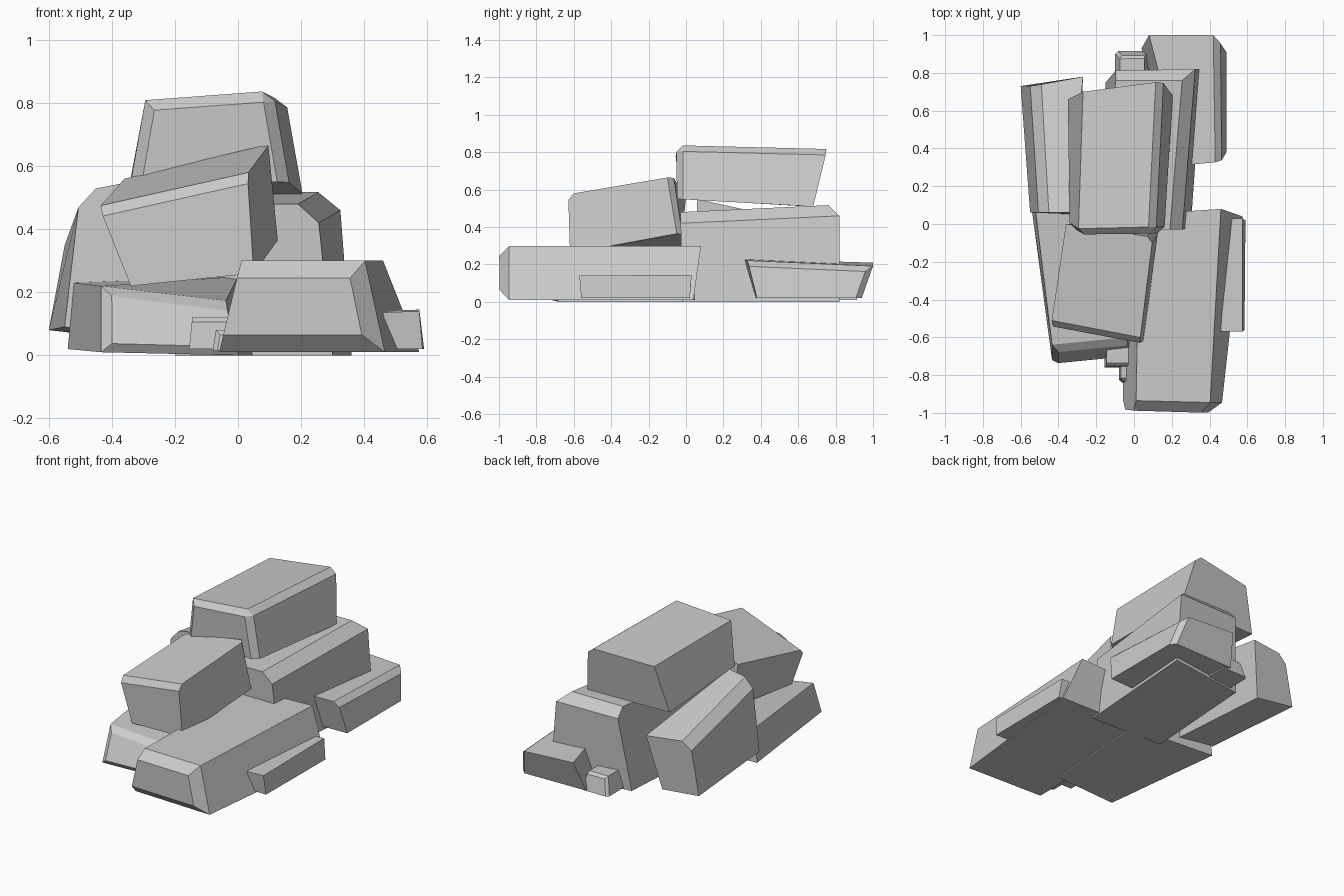
import bpy, bmesh

if "Cube" in bpy.data.objects:
    bpy.data.objects.remove(bpy.data.objects["Cube"])

# Corner order for both rings: front-left, front-right, back-right, back-left
# Edge names -> corner indices (0-3 lower ring, 4-7 upper ring)
EDGES = {
    "top_front": (4, 5), "top_right": (5, 6), "top_back": (6, 7), "top_left": (7, 4),
    "low_front": (0, 1), "low_right": (1, 2), "low_back": (2, 3), "low_left": (3, 0),
    "post_fl": (0, 4), "post_fr": (1, 5), "post_br": (2, 6), "post_bl": (3, 7),
}


def rock(name, low, low_z, top, top_z, chamfer=(), width=0.04):
    """Faceted boulder: skewed block with selected edges chamfered."""
    bm = bmesh.new()
    v = [bm.verts.new((x, y, z)) for (x, y), z in zip(low, low_z)]
    v += [bm.verts.new((x, y, z)) for (x, y), z in zip(top, top_z)]
    bm.faces.new((v[3], v[2], v[1], v[0]))
    bm.faces.new(v[4:])
    for i in range(4):
        j = (i + 1) % 4
        bm.faces.new((v[i], v[j], v[j + 4], v[i + 4]))
    picked = [bm.edges.get((v[EDGES[c][0]], v[EDGES[c][1]])) for c in chamfer]
    if picked:
        bmesh.ops.bevel(bm, geom=picked, offset=width, segments=1,
                        affect='EDGES', profile=0.5, clamp_overlap=True)
    bmesh.ops.recalc_face_normals(bm, faces=bm.faces)
    mesh = bpy.data.meshes.new(name)
    bm.to_mesh(mesh)
    bm.free()
    ob = bpy.data.objects.new(name, mesh)
    bpy.context.collection.objects.link(ob)
    return ob


def chip(name, x0, x1, y0, y1, z0, z1, inset, chamfer=(), width=0.015):
    """Small filler stone: box tapering by inset towards the top."""
    low = [(x0, y0), (x1, y0), (x1, y1), (x0, y1)]
    top = [(x0 + inset, y0 + inset), (x1 - inset, y0 + inset),
           (x1 - inset, y1 - inset), (x0 + inset, y1 - inset)]
    return rock(name, low, [z0] * 4, top, [z1] * 4, chamfer, width)


# Large low slab, front right
rock("front_right_slab",
     [(-.06, -.98), (.46, -1.0), (.575, .04), (-.05, .05)], [.01] * 4,
     [(.01, -.99), (.40, -1.0), (.46, .08), (.03, .05)], [.30] * 4,
     ("top_front", "low_front", "post_fr"), .055)

# Low slab, front left
rock("front_left_slab",
     [(-.43, -.75), (0, -.71), (.05, .05), (-.54, .07)], [.01, 0, 0, .02],
     [(-.43, -.67), (-.04, -.63), (.0, .05), (-.52, .06)], [.22, .17, .25, .23],
     ("top_front", "post_fl", "low_front"), .03)

# Tall block in the middle
rock("middle_block",
     [(-.20, .0), (.30, -.02), (.36, .82), (-.15, .75)], [0] * 4,
     [(-.18, -.03), (.25, -.03), (.32, .82), (-.09, .82)], [.48, .48, .52, .52],
     ("top_right", "top_back"), .06)

# Leaning slab at the left, its top falling towards the back
rock("leaning_left_slab",
     [(-.55, .06), (-.30, .05), (-.34, .72), (-.60, .73)], [.09, .06, .05, .08],
     [(-.50, .06), (-.34, .06), (-.27, .78), (-.54, .73)], [.52, .55, .39, .40],
     ("top_left",), .05)

# Tilted boulder resting on the front slabs
rock("tilted_front_boulder",
     [(-.34, -.56), (.05, -.62), (.13, -.02), (-.30, -.03)], [.22, .26, .37, .26],
     [(-.44, -.54), (.03, -.63), (.10, -.07), (-.36, 0)], [.47, .575, .67, .56],
     ("top_front", "post_br"), .03)

# Crowning boulder
rock("top_boulder",
     [(-.34, -.03), (.16, -.05), (.205, .68), (-.35, .66)], [.55, .55, .51, .51],
     [(-.295, -.06), (.11, -.05), (.15, .755), (-.27, .70)], [.81, .84, .82, .79],
     ("top_front", "post_fr", "post_fl", "top_right"), .035)

# Low slab at the back right
rock("back_right_slab",
     [(.22, .37), (.49, .38), (.49, .94), (.04, .93)], [.02] * 4,
     [(.26, .31), (.46, .33), (.45, 1.0), (.08, 1.0)], [.23, .22, .19, .21],
     ("top_right", "post_br"), .03)

# Thin ledge beside the right slab
rock("right_ledge",
     [(.42, -.55), (.585, -.56), (.59, .02), (.42, .02)], [.02] * 4,
     [(.42, -.57), (.575, -.57), (.575, .03), (.42, .03)], [.135, .14, .145, .14])

# Filler stones in the gaps
chip("front_chip_large", -.155, -.02, -.76, -.55, .02, .12, .01, ("top_front",))
chip("front_chip_small", -.08, .02, -.84, -.65, .015, .08, .01, ("post_fl", "top_front"))
chip("back_chip", -.10, .08, .72, .915, .01, .12, .025, ("post_bl", "top_back"))
